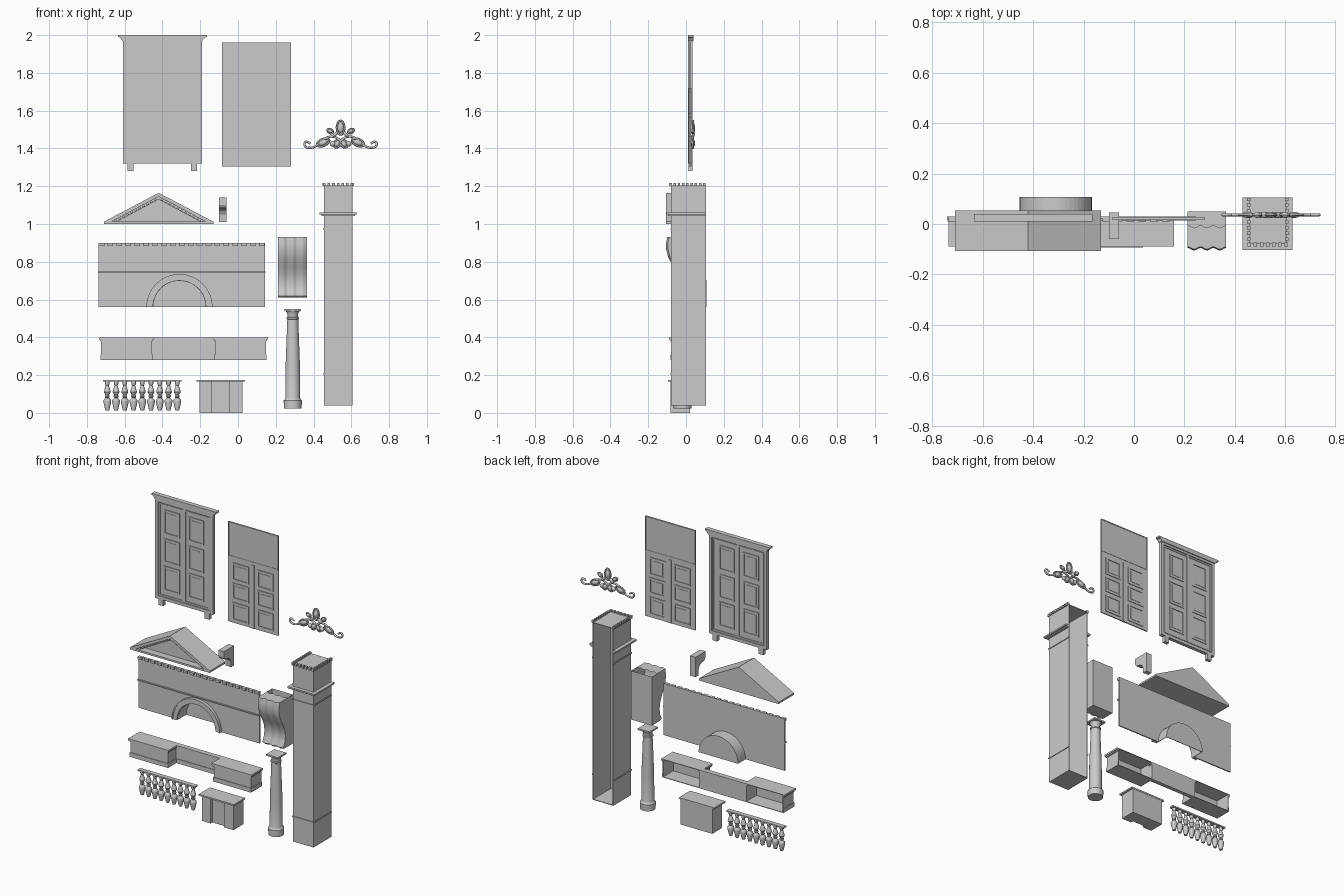
import bpy, bmesh, math
from mathutils import Matrix, Vector

if "Cube" in bpy.data.objects:
    bpy.data.objects.remove(bpy.data.objects["Cube"])


def box(bm, x0, x1, y0, y1, z0, z1):
    m = Matrix.Translation(((x0 + x1) / 2, (y0 + y1) / 2, (z0 + z1) / 2)) @ Matrix.Diagonal((x1 - x0, y1 - y0, z1 - z0, 1))
    bmesh.ops.create_cube(bm, size=1, matrix=m)


def prism(bm, pts, a0, a1, axis='y'):
    """Extrude an xz outline along y, or a yz outline along x."""
    def at(p, a):
        return (p[0], a, p[1]) if axis == 'y' else (a, p[0], p[1])
    lo = [bm.verts.new(at(p, a0)) for p in pts]
    hi = [bm.verts.new(at(p, a1)) for p in pts]
    bm.faces.new(lo)
    bm.faces.new(hi[::-1])
    for i in range(len(pts)):
        j = (i + 1) % len(pts)
        bm.faces.new((lo[i], hi[i], hi[j], lo[j]))


def lathe(bm, prof, cx, cy, n):
    rings = [[bm.verts.new((cx + r * math.cos(2 * math.pi * i / n), cy + r * math.sin(2 * math.pi * i / n), z))
              for i in range(n)] for r, z in prof]
    for a, b in zip(rings, rings[1:]):
        for i in range(n):
            j = (i + 1) % n
            bm.faces.new((a[i], a[j], b[j], b[i]))
    bm.faces.new(rings[0][::-1])
    bm.faces.new(rings[-1])


def shell(bm, x0, x1, y0, y1, z0, z1, t=0.004):
    """Box left open at the back."""
    box(bm, x0, x1, y0, y0 + t, z0, z1)
    box(bm, x0, x0 + t, y0, y1, z0, z1)
    box(bm, x1 - t, x1, y0, y1, z0, z1)
    box(bm, x0, x1, y0, y1, z0, z0 + t)
    box(bm, x0, x1, y0, y1, z1 - t, z1)


def collar(bm, x0, x1, y0, y1, z0, z1, d):
    """Moulding round the front and both sides."""
    box(bm, x0 - d, x1 + d, y0 - d, y0, z0, z1)
    box(bm, x0 - d, x0, y0, y1, z0, z1)
    box(bm, x1, x1 + d, y0, y1, z0, z1)


def finish(name, bm, smooth=False):
    bmesh.ops.recalc_face_normals(bm, faces=bm.faces)
    me = bpy.data.meshes.new(name)
    bm.to_mesh(me)
    bm.free()
    ob = bpy.data.objects.new(name, me)
    bpy.context.collection.objects.link(ob)
    if smooth:
        bpy.ops.object.select_all(action='DESELECT')
        ob.select_set(True)
        bpy.context.view_layer.objects.active = ob
        bpy.ops.object.shade_smooth_by_angle(angle=math.radians(35))
    return ob


def frame(bm, x0, x1, y0, y1, z0, z1, w):
    box(bm, x0, x1, y0, y1, z0, z0 + w)
    box(bm, x0, x1, y0, y1, z1 - w, z1)
    box(bm, x0, x0 + w, y0, y1, z0 + w, z1 - w)
    box(bm, x1 - w, x1, y0, y1, z0 + w, z1 - w)


def panels(bm, cols, rows, y0, y1):
    for x0, x1 in cols:
        for z0, z1 in rows:
            frame(bm, x0, x1, y0 - 0.005, y1 + 0.004, z0, z1, 0.009)
            box(bm, x0 + 0.02, x1 - 0.02, y0 - 0.002, y1 + 0.002, z0 + 0.02, z1 - 0.02)


# Framed double door with cornice and feet
bm = bmesh.new()
box(bm, -0.61, -0.19, 0.018, 0.027, 1.32, 1.98)
frame(bm, -0.61, -0.19, 0.011, 0.034, 1.32, 1.975, 0.02)
frame(bm, -0.585, -0.215, 0.014, 0.031, 1.345, 1.95, 0.008)
box(bm, -0.408, -0.392, 0.013, 0.032, 1.35, 1.955)
panels(bm, [(-0.55, -0.435), (-0.37, -0.26)], [(1.385, 1.545), (1.57, 1.725), (1.755, 1.915)], 0.018, 0.027)
prism(bm, [(-0.612, 1.97), (-0.188, 1.97), (-0.175, 1.988), (-0.165, 1.99), (-0.165, 2.0),
           (-0.635, 2.0), (-0.635, 1.99), (-0.625, 1.988)], 0.01, 0.04)
for x in (-0.585, -0.25):
    box(bm, x, x + 0.033, 0.012, 0.034, 1.28, 1.32)
finish("framed_door", bm)

# Plain double door with a transom panel
bm = bmesh.new()
box(bm, -0.085, 0.28, 0.018, 0.025, 1.305, 1.96)
frame(bm, -0.085, 0.28, 0.016, 0.027, 1.735, 1.96, 0.006)
box(bm, 0.088, 0.107, 0.014, 0.028, 1.305, 1.72)
panels(bm, [(-0.05, 0.067), (0.13, 0.245)], [(1.325, 1.44), (1.463, 1.567), (1.585, 1.70)], 0.018, 0.025)
finish("plain_door", bm)

# Scroll ornament: mirrored curls, leaves and a central medallion
CX, OY = 0.543, 0.036
curl = [(0.16, 1.425), (0.175, 1.438), (0.192, 1.432), (0.19, 1.41), (0.165, 1.401), (0.13, 1.41),
        (0.095, 1.445), (0.06, 1.465), (0.02, 1.46), (0.0, 1.44)]
cu = bpy.data.curves.new("scroll_curls", 'CURVE')
cu.dimensions = '3D'
cu.bevel_depth = 0.006
cu.bevel_resolution = 2
cu.resolution_u = 5
cu.use_fill_caps = True
for s in (-1, 1):
    sp = cu.splines.new('NURBS')
    sp.points.add(len(curl) - 1)
    for p, (x, z) in zip(sp.points, curl):
        p.co = (CX + s * x, OY, z, 1)
    sp.use_endpoint_u = True
    sp.order_u = 3
bpy.context.collection.objects.link(bpy.data.objects.new("scroll_curls", cu))


def blob(bm, x, z, rx, rz, tilt, ring=True):
    rot = Matrix.Translation((x, OY, z)) @ Matrix.Rotation(tilt, 4, 'Y')
    bmesh.ops.create_uvsphere(bm, u_segments=16, v_segments=8, radius=1,
                              matrix=rot @ Matrix.Diagonal((rx * 0.65, 0.012, rz * 0.65, 1)))
    if not ring:
        return
    n, k, t = 20, 6, 0.006
    v = [[bm.verts.new(rot @ Vector(((rx - t + t * math.cos(b)) * math.cos(a), t * math.sin(b),
                                     (rz - t + t * math.cos(b)) * math.sin(a))))
          for b in (2 * math.pi * j / k for j in range(k))] for a in (2 * math.pi * i / n for i in range(n))]
    for i in range(n):
        for j in range(k):
            bm.faces.new((v[i][j], v[(i + 1) % n][j], v[(i + 1) % n][(j + 1) % k], v[i][(j + 1) % k]))


bm = bmesh.new()
blob(bm, CX, 1.51, 0.026, 0.043, 0)
for s in (-1, 1):
    blob(bm, CX + s * 0.092, 1.432, 0.04, 0.024, s * 0.4)
    blob(bm, CX + s * 0.055, 1.492, 0.022, 0.016, -s * 0.5)
    blob(bm, CX + s * 0.018, 1.425, 0.022, 0.028, -s * 0.6)
    blob(bm, CX + s * 0.042, 1.425, 0.024, 0.022, s * 0.8, False)
    blob(bm, CX + s * 0.028, 1.475, 0.03, 0.014, s * 0.8, False)
finish("scroll_medallions", bm, True)

# Pediment: tympanum, raking cornice, dentils
bm = bmesh.new()
PX = -0.42
prism(bm, [(-0.71, 1.0), (-0.13, 1.0), (-0.13, 1.012), (PX, 1.165), (-0.71, 1.012)], -0.06, 0.053)
box(bm, -0.71, -0.13, -0.107, -0.06, 1.0, 1.012)
for s in (-1, 1):
    prism(bm, [(PX, 1.165), (PX + s * 0.29, 1.012), (PX + s * 0.25, 1.012), (PX, 1.145)], -0.107, -0.06)
    prism(bm, [(PX, 1.145), (PX + s * 0.25, 1.012), (PX + s * 0.22, 1.012), (PX, 1.13)], -0.083, -0.06)
    for i in range(11):
        x = 0.015 + i * 0.021
        z = 1.145 - x * 0.532
        prism(bm, [(PX + s * x, z), (PX + s * (x + 0.011), z - 0.006),
                   (PX + s * (x + 0.006), z - 0.016), (PX + s * (x - 0.005), z - 0.010)], -0.095, -0.083)
finish("pediment", bm)

# Small bracket
bm = bmesh.new()
prism(bm, [(0.045, 1.01), (0.045, 1.14), (-0.06, 1.14), (-0.06, 1.10), (-0.05, 1.085), (-0.02, 1.08),
           (0.0, 1.07), (0.012, 1.05), (0.015, 1.01)], -0.1, -0.06, 'x')
finish("small_bracket", bm)


def arc(r, n=24):
    return [(-0.31 + r * math.cos(math.pi * i / n), 0.56 + r * math.sin(math.pi * i / n)) for i in range(n + 1)]


# Wall with an arched niche, string course and dentils
bm = bmesh.new()
prism(bm, [(-0.738, 0.56), (-0.738, 0.9), (0.142, 0.9), (0.142, 0.56)] + arc(0.14), 0.022, 0.03)
box(bm, -0.742, 0.146, 0.014, 0.03, 0.741, 0.748)
prism(bm, arc(0.175) + arc(0.14)[::-1], 0.008, 0.022)
prism(bm, arc(0.175) + arc(0.167)[::-1], 0.002, 0.022)
prism(bm, arc(0.143) + arc(0.139)[::-1], 0.022, 0.108)
prism(bm, arc(0.143), 0.104, 0.108)
for i in range(19):
    x = -0.738 + i * 0.0472
    box(bm, x, x + 0.03, 0.01, 0.024, 0.884, 0.9)
finish("niche_wall", bm)

# Entablature with a recessed middle
bm = bmesh.new()
for x0, x1, y0, z0 in ((-0.725, -0.455, -0.078, 0.28), (-0.12, 0.148, -0.078, 0.28), (-0.455, -0.12, 0.008, 0.28)):
    if y0 < 0:
        shell(bm, x0, x1, y0, 0.03, z0, 0.4)
    else:
        box(bm, x0, x1, y0, 0.03, z0, 0.4)
    collar(bm, x0, x1, y0, 0.03, 0.388, 0.4, 0.011)
    collar(bm, x0, x1, y0, 0.03, 0.38, 0.388, 0.006)
    collar(bm, x0, x1, y0, 0.03, 0.28, 0.308, 0.004)
finish("entablature", bm)

# Balustrade
bm = bmesh.new()
for i in range(9):
    lathe(bm, [(0.010, 0.012), (0.012, 0.02), (0.021, 0.06), (0.020, 0.068), (0.009, 0.08), (0.013, 0.084),
               (0.013, 0.09), (0.009, 0.094), (0.018, 0.11), (0.016, 0.12), (0.008, 0.145), (0.012, 0.152),
               (0.012, 0.168)], -0.692 + i * 0.0463, -0.005, 12)
box(bm, -0.715, -0.30, -0.02, 0.01, 0.166, 0.175)
finish("balustrade", bm, True)

# Pedestal with a recessed middle
bm = bmesh.new()
box(bm, -0.205, -0.14, -0.083, 0.02, 0, 0.165)
box(bm, -0.045, 0.025, -0.083, 0.02, 0, 0.165)
box(bm, -0.14, -0.045, -0.066, 0.02, 0, 0.165)
box(bm, -0.22, 0.036, -0.094, 0.022, 0.165, 0.175)
finish("pedestal", bm)

# Round column
bm = bmesh.new()
lathe(bm, [(0.047, 0.022), (0.048, 0.065), (0.042, 0.07), (0.039, 0.08), (0.038, 0.25), (0.029, 0.495), (0.033, 0.498),
           (0.033, 0.505), (0.028, 0.508), (0.028, 0.525), (0.038, 0.54)], 0.29, -0.018, 24)
box(bm, 0.247, 0.333, -0.061, 0.025, 0.54, 0.55)
finish("round_column", bm, True)

# Fluted corbel, hollow with an open top at the back
bm = bmesh.new()
prof = [(-0.01, 0.93), (-0.095, 0.93), (-0.1, 0.90), (-0.1, 0.865), (-0.088, 0.82), (-0.06, 0.77),
        (-0.042, 0.73), (-0.035, 0.69), (-0.04, 0.65), (-0.052, 0.628), (-0.054, 0.618), (-0.046, 0.61)]
xs = [0.213 + 0.152 * i / 24 for i in range(25)]
grid = [[bm.verts.new((x, y + 0.005 * math.cos(6 * math.pi * i / 24), z)) for i, x in enumerate(xs)] for y, z in prof]
for a, b in zip(grid, grid[1:]):
    for i in range(24):
        bm.faces.new((a[i], a[i + 1], b[i + 1], b[i]))
low = [bm.verts.new((x, 0.05, 0.61)) for x in (xs[0], xs[-1])]
top = [bm.verts.new((x, 0.05, 0.93)) for x in (xs[0], xs[-1])]
for k, i in ((0, 0), (1, 24)):
    bm.faces.new([r[i] for r in grid] + [low[k], top[k]])
bm.faces.new((low[0], low[1], top[1], top[0]))
bm.faces.new(grid[-1] + [low[1], low[0]])
finish("fluted_corbel", bm, True)

# Square pier, open at the back, with mouldings and dentils
bm = bmesh.new()
P = (0.455, 0.605, -0.08, 0.105)
shell(bm, *P, 0.04, 1.205)
for z0, z1, d in ((0.203, 0.208, 0.005), (0.97, 0.976, 0.005), (1.043, 1.05, 0.014), (1.05, 1.06, 0.024)):
    collar(bm, *P, z0, z1, d)
for i in range(7):
    x = 0.45 + i * 0.0243
    box(bm, x, x + 0.014, -0.09, -0.074, 1.2, 1.217)
for i in range(8):
    y = -0.066 + i * 0.0224
    for x in (0.447, 0.599):
        box(bm, x, x + 0.014, y, y + 0.013, 1.2, 1.217)
finish("square_pier", bm)
